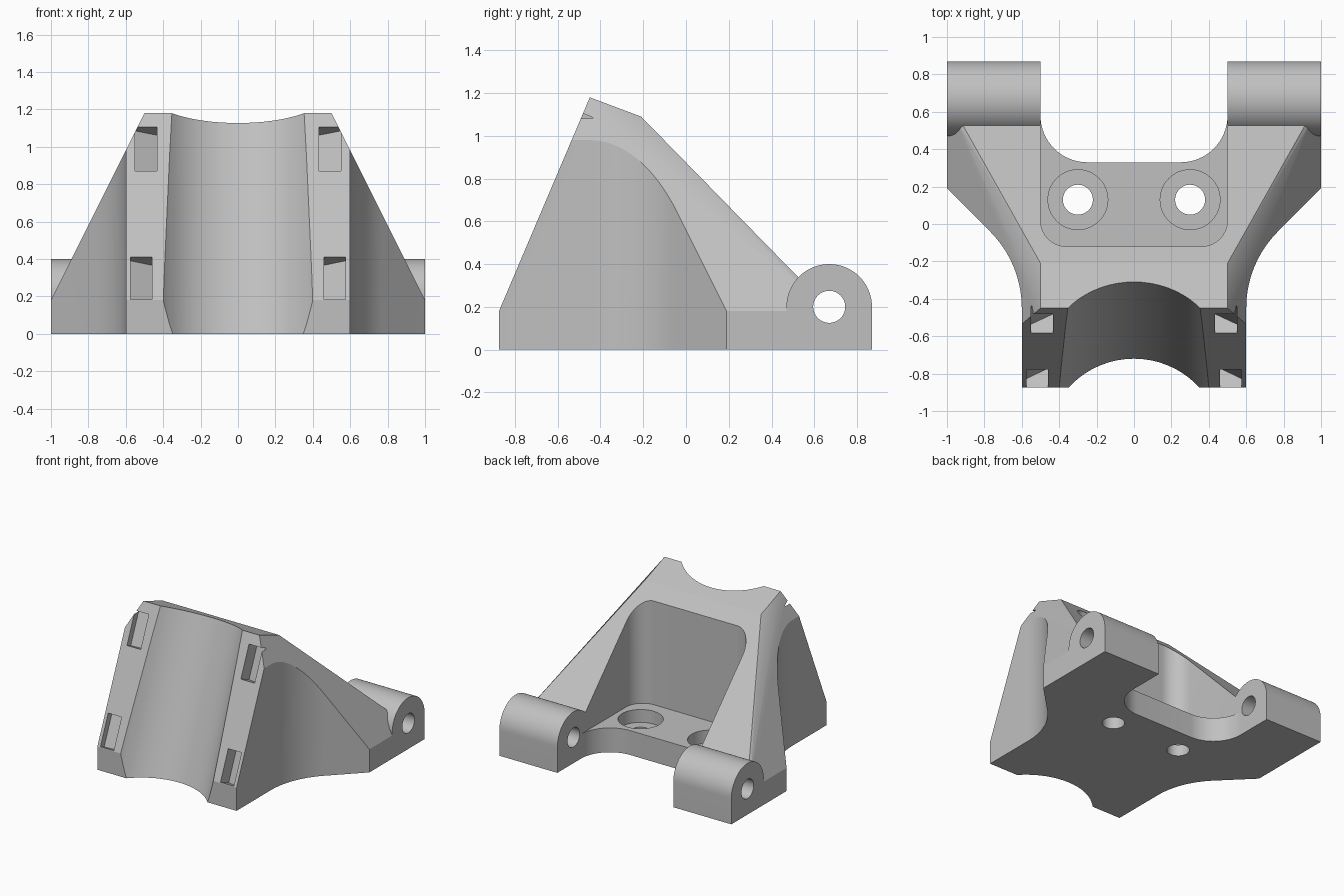
import bpy
import bmesh
from math import cos, sin, radians
from mathutils import Vector

if "Cube" in bpy.data.objects:
    bpy.data.objects.remove(bpy.data.objects["Cube"])

grey = bpy.data.materials.new("plain grey")
grey.use_nodes = True
colour = (0.53, 0.53, 0.53, 1)
grey.diffuse_color = colour
grey.node_tree.nodes["Principled BSDF"].inputs["Base Color"].default_value = colour


def finish(name, bm):
    bmesh.ops.recalc_face_normals(bm, faces=bm.faces)
    mesh = bpy.data.meshes.new(name)
    bm.to_mesh(mesh)
    bm.free()
    mesh.materials.append(grey)
    obj = bpy.data.objects.new(name, mesh)
    bpy.context.collection.objects.link(obj)
    return obj


def arc(cx, cy, r, start, end, steps=16):
    angles = [radians(start + (end - start) * i / steps) for i in range(steps + 1)]
    return [(cx + r * cos(a), cy + r * sin(a)) for a in angles]


def circle(cx, cy, r):
    return arc(cx, cy, r, 0, 360, 64)[:-1]


def mirrored(half):
    return half + [(-x, y) for x, y in reversed(half)]


def prism(name, outline, lo, hi, along_x=False, lean=0):
    """Extrude an outline along z (optionally leaning back) or along x."""
    bm = bmesh.new()

    def ring(w):
        return [bm.verts.new((w, u, v) if along_x else (u, v + lean * w, w))
                for u, v in outline]
    a, b = ring(lo), ring(hi)
    bm.faces.new(a)
    bm.faces.new(b)
    for i in range(len(a)):
        j = (i + 1) % len(a)
        bm.faces.new((a[i], a[j], b[j], b[i]))
    return finish(name, bm)


def hull(name, points):
    bm = bmesh.new()
    for p in points:
        bm.verts.new(p)
    bmesh.ops.convex_hull(bm, input=bm.verts)
    bmesh.ops.dissolve_limit(bm, angle_limit=radians(0.5), verts=bm.verts, edges=bm.edges)
    return finish(name, bm)


def combine(target, other, operation):
    mod = target.modifiers.new(operation, 'BOOLEAN')
    mod.operation = operation
    mod.solver = 'EXACT'
    mod.object = other
    bpy.context.view_layer.objects.active = target
    bpy.ops.object.modifier_apply(modifier=mod.name)
    bpy.data.objects.remove(other)


# Tapering block that bounds the bracket
corners = [(1, -0.875, 0), (1, -0.875, 0.18), (0.5, -0.45, 1.18),
           (0.5, -0.21, 1.09), (1, 0.68, 0.18), (1, 0.68, 0)]
body = hull("bracket_body", [(s * x, y, z) for x, y, z in corners for s in (1, -1)])

# Plan outline: narrow front, flared arms and a rounded rear notch
half_plan = ([(0.6, -0.95)] + arc(1.18, -0.45, 0.58, 180, 135)
             + [(1, 0.19), (1, 0.67), (0.5, 0.67)] + arc(0.25, 0.58, 0.25, 0, -90))
combine(body, prism("plan_cutter", mirrored(half_plan), -0.1, 1.5), 'INTERSECT')

# Pocket between the arms, open to the rear
half_pocket = [(0.5, 1)] + arc(0.36, 0.02, 0.14, 0, -90)
combine(body, prism("pocket_cutter", mirrored(half_pocket), 0.19, 1.5), 'DIFFERENCE')

# Leaning round channel in the front
combine(body, prism("channel_cutter", circle(0, -1.193, 0.473), -0.1, 1.4, lean=0.364),
        'DIFFERENCE')

# Hinge barrels at the rear corners
barrel = [(0.47, 0), (0.87, 0)] + arc(0.67, 0.2, 0.2, 0, 180, 32)
for side in (1, -1):
    combine(body, prism("hinge_barrel", barrel, side * 0.5, side, along_x=True), 'UNION')
combine(body, prism("pin_cutter", circle(0.67, 0.2, 0.075), -1.1, 1.1, along_x=True),
        'DIFFERENCE')

# Counterbored bolt holes through the floor
for side in (1, -1):
    for radius, bottom in ((0.16, 0.09), (0.08, -0.1)):
        combine(body, prism("bolt_cutter", circle(side * 0.3, 0.13, radius), bottom, 0.3),
                'DIFFERENCE')

# Strap slots in the front rails, deeper toward the channel
inward = Vector((0, 0.92, -0.39))
for side in (1, -1):
    for low, high, inner, outer in ((0.185, 0.41, 0.46, 0.575), (0.87, 1.105, 0.432, 0.55)):
        points = []
        for z in (low, high):
            for x, depth in ((inner, 0.11), (outer, 0.05)):
                front = Vector((side * x, -0.875 + (z - 0.18) * 0.425, z))
                points += [front - inward * 0.05, front + inward * depth]
        combine(body, hull("slot_cutter", points), 'DIFFERENCE')

# Smooth the curved faces only
bpy.ops.object.select_all(action='DESELECT')
body.select_set(True)
bpy.context.view_layer.objects.active = body
bpy.ops.object.shade_smooth_by_angle(angle=radians(20))
